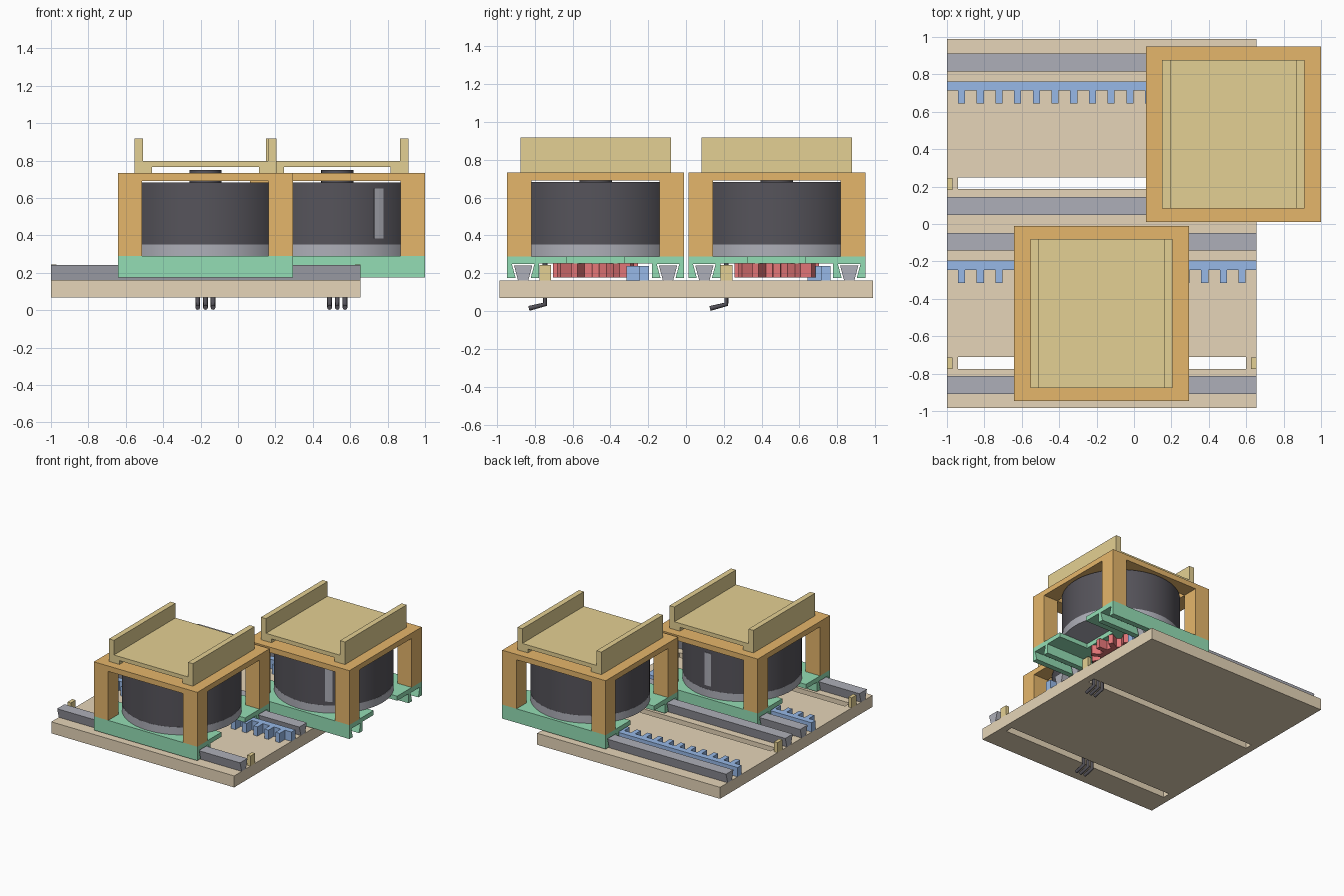
import bpy, bmesh, math
from mathutils import Vector

if "Cube" in bpy.data.objects:
    bpy.data.objects.remove(bpy.data.objects["Cube"])


def material(name, rgb):
    m = bpy.data.materials.new(name)
    lin = [((c / 255 + 0.055) / 1.055) ** 2.4 for c in rgb]
    m.diffuse_color = (*lin, 1)
    m.use_nodes = True
    m.node_tree.nodes["Principled BSDF"].inputs["Base Color"].default_value = m.diffuse_color
    return m


BEIGE = material("beige_board", (230, 213, 184))
STEEL = material("steel_grey", (174, 175, 184))
BLUE = material("rack_blue", (152, 186, 233))
GREEN = material("carriage_green", (148, 222, 181))
ORANGE = material("frame_orange", (229, 182, 107))
TAN = material("tray_tan", (228, 208, 147))
RED = material("gear_red", (230, 119, 121))
DARK = material("motor_dark", (86, 84, 91))


def finish(name, bm, mat):
    bmesh.ops.recalc_face_normals(bm, faces=bm.faces)
    me = bpy.data.meshes.new(name)
    bm.to_mesh(me)
    bm.free()
    me.materials.append(mat)
    ob = bpy.data.objects.new(name, me)
    bpy.context.collection.objects.link(ob)
    return ob


def prism(name, pts, a, b, mat, axis="z"):
    """Extrude a closed 2D profile from a to b along an axis."""
    place = {"z": lambda u, v, t: (u, v, t),
             "x": lambda u, v, t: (t, u, v),
             "y": lambda u, v, t: (u, t, v)}[axis]
    bm = bmesh.new()
    face = bm.faces.new([bm.verts.new(place(u, v, a)) for u, v in pts])
    ext = bmesh.ops.extrude_face_region(bm, geom=[face])
    move = Vector(place(0, 0, b - a))
    for e in ext["geom"]:
        if isinstance(e, bmesh.types.BMVert):
            e.co += move
    return finish(name, bm, mat)


def box(name, x0, x1, y0, y1, z0, z1, mat):
    return prism(name, [(x0, y0), (x1, y0), (x1, y1), (x0, y1)], z0, z1, mat)


def plate_with_holes(name, xs, ys, holes, z0, z1, mat):
    """Slab made of grid cells; cells listed in holes stay open."""
    bm = bmesh.new()
    vs = [[bm.verts.new((x, y, z0)) for y in ys] for x in xs]
    for i in range(len(xs) - 1):
        for j in range(len(ys) - 1):
            if (i, j) not in holes:
                bm.faces.new((vs[i][j], vs[i + 1][j], vs[i + 1][j + 1], vs[i][j + 1]))
    ext = bmesh.ops.extrude_face_region(bm, geom=bm.faces[:])
    for e in ext["geom"]:
        if isinstance(e, bmesh.types.BMVert):
            e.co.z = z1
    return finish(name, bm, mat)


def cylinder(name, x, y, r, z0, z1, mat, n=64):
    pts = [(x + r * math.cos(2 * math.pi * k / n), y + r * math.sin(2 * math.pi * k / n))
           for k in range(n)]
    ob = prism(name, pts, z0, z1, mat)
    bpy.context.view_layer.objects.active = ob
    ob.select_set(True)
    bpy.ops.object.shade_smooth_by_angle(angle=math.radians(30))
    ob.select_set(False)
    return ob


XL, XR = -1.0, 0.655       # board ends
H = 0.468                  # carriage half size
RAIL = 0.383               # rail offset from carriage centre

# Base board with two long slots
plate_with_holes("base_board", [XL, -0.94, 0.60, XR],
                 [-0.985, -0.774, -0.711, 0.186, 0.248, 0.988],
                 {(1, 1), (1, 3)}, 0.068, 0.162, BEIGE)


def track(tag, cy):
    # Dovetail rails, wider at the top
    for side, s in (("front", -1), ("back", 1)):
        y = cy + s * RAIL
        prism(f"{tag}_{side}_rail", [(y - 0.027, 0.162), (y + 0.027, 0.162),
                                     (y + 0.048, 0.24), (y - 0.048, 0.24)], XL, XR, STEEL, "x")
    # Toothed rack
    root, tip = cy + 0.233, cy + 0.163
    pts = [(XR, root), (XR, cy + 0.283), (XL, cy + 0.283), (XL, root)]
    for i in range(16):
        x = -0.922 + 0.1 * i
        pts += [(x - 0.019, root), (x - 0.019, tip), (x + 0.019, tip), (x + 0.019, root)]
    prism(f"{tag}_rack", pts, 0.162, 0.238, BLUE)
    # End stops
    for side, x in (("left", XL), ("right", XR - 0.03)):
        box(f"{tag}_{side}_end_stop", x, x + 0.03, cy - 0.297, cy - 0.235, 0.162, 0.244, TAN)


def carriage(tag, cx, cy, strip_angle):
    # Sliding shoes with dovetail channels
    for side, s in (("front", -1), ("back", 1)):
        y, w = cy + s * RAIL, 0.085
        prism(f"{tag}_{side}_shoe",
              [(y - w, 0.175), (y - 0.04, 0.175), (y - 0.06, 0.25),
               (y + 0.06, 0.25), (y + 0.04, 0.175), (y + w, 0.175),
               (y + w, 0.289), (y - w, 0.289)], cx - H, cx + H, GREEN, "x")
    # Deck between the shoes, notched at both ends
    inner = RAIL - 0.085
    plate_with_holes(f"{tag}_deck", [cx - H, cx - 0.2, cx + 0.2, cx + H],
                     [cy - inner, cy - 0.155, cy + 0.15, cy + inner],
                     {(0, 1), (2, 1)}, 0.252, 0.289, GREEN)

    # Motor: base ring, drum, cap, shaft and marker strip
    cylinder(f"{tag}_motor_ring", cx, cy, 0.444, 0.289, 0.351, STEEL, 80)
    cylinder(f"{tag}_motor_drum", cx, cy, 0.443, 0.351, 0.682, DARK, 80)
    cylinder(f"{tag}_motor_cap", cx, cy, 0.086, 0.682, 0.75, DARK, 32)
    cylinder(f"{tag}_motor_shaft", cx, cy, 0.045, 0.178, 0.289, DARK, 24)
    a, half = strip_angle, 0.063
    arc = [(r, a + half * k) for r, ks in ((0.44, (-1, 0, 1)), (0.447, (1, 0, -1))) for k in ks]
    prism(f"{tag}_marker_strip", [(cx + r * math.cos(t), cy + r * math.sin(t)) for r, t in arc],
          0.383, 0.65, STEEL)

    # Pinion gear meshing with the rack
    pts = []
    for k in range(12):
        t = math.pi / 2 + k * math.pi / 6
        for r, d in ((0.155, -0.14), (0.225, -0.085), (0.225, 0.085), (0.155, 0.14)):
            pts.append((cx + r * math.cos(t + d), cy + r * math.sin(t + d)))
    prism(f"{tag}_gear", pts, 0.178, 0.252, RED)

    # Three hooked contact pins through the slot
    for k in (-1, 0, 1):
        cu = bpy.data.curves.new(f"{tag}_contact_pin", "CURVE")
        cu.dimensions = "3D"
        cu.bevel_depth = 0.013
        cu.bevel_resolution = 2
        cu.use_fill_caps = True
        sp = cu.splines.new("POLY")
        sp.points.add(2)
        for p, (y, z) in zip(sp.points, ((-0.267, 0.26), (-0.267, 0.036), (-0.353, 0.014))):
            p.co = (cx + k * 0.041, cy + y, z, 1)
        cu.materials.append(DARK)
        bpy.context.collection.objects.link(bpy.data.objects.new(f"{tag}_contact_pin", cu))

    # Open frame: four posts and a top ring
    w = 0.13
    for sx in (-1, 1):
        for sy in (-1, 1):
            x, y = cx + sx * (H - w / 2), cy + sy * (H - w / 2)
            box(f"{tag}_post", x - w / 2, x + w / 2, y - w / 2, y + w / 2, 0.289, 0.69, ORANGE)
    plate_with_holes(f"{tag}_top_ring", [cx - H, cx - H + w, cx + H - w, cx + H],
                     [cy - H, cy - H + w, cy + H - w, cy + H], {(1, 1)}, 0.69, 0.734, ORANGE)

    # Tray with two side walls and two feet
    half_profile = [(0.285, 0.765), (0.285, 0.734), (0.38, 0.734), (0.38, 0.918),
                    (0.335, 0.918), (0.335, 0.798)]
    pts = [(cx + u, z) for u, z in half_profile]
    pts += [(cx - u, z) for u, z in reversed(half_profile)]
    prism(f"{tag}_tray", pts, cy - 0.398, cy + 0.398, TAN, "y")


for tag, cx, cy, angle in (("front", -0.174, -0.478, 90), ("back", 0.531, 0.48, -60)):
    track(tag, cy)
    carriage(tag, cx, cy, math.radians(angle))
